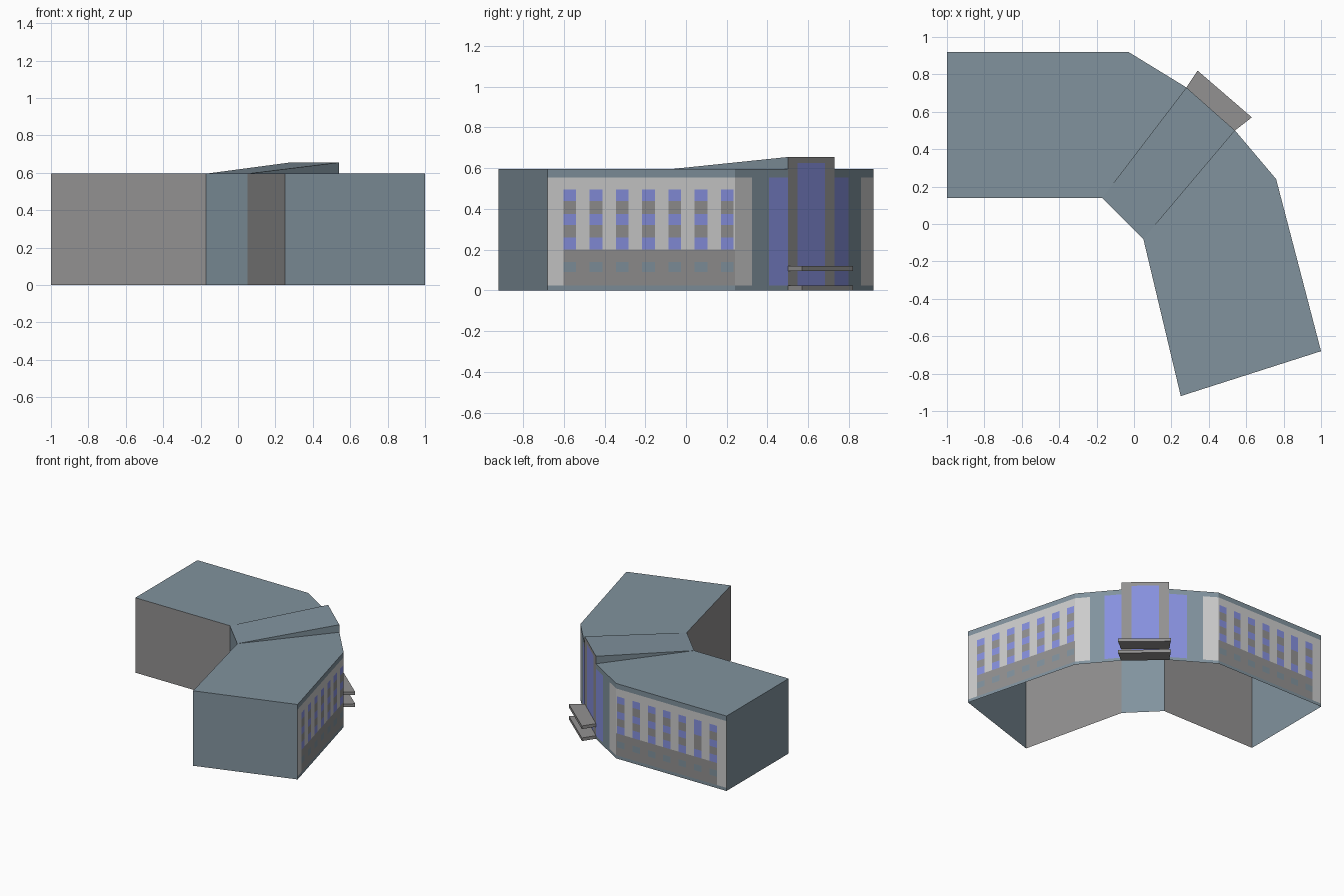
import bpy
from mathutils import Vector

if "Cube" in bpy.data.objects:
    bpy.data.objects.remove(bpy.data.objects["Cube"])

H, PEAK = 0.595, 0.655


def material(name, rgb):
    m = bpy.data.materials.new(name)
    m.diffuse_color = (*rgb, 1)
    m.use_nodes = True
    m.node_tree.nodes["Principled BSDF"].inputs["Base Color"].default_value = m.diffuse_color
    return m


SLATE, LIGHT, DARK, BLUE = range(4)
MATS = [material("slate", (0.22, 0.29, 0.34)),
        material("light_wall", (0.55, 0.55, 0.55)),
        material("dark_wall", (0.29, 0.285, 0.285)),
        material("blue_glass", (0.24, 0.28, 0.73))]


def mesh_object(name, verts, faces, slots):
    me = bpy.data.meshes.new(name)
    me.from_pydata(verts, [], faces)
    for m in MATS:
        me.materials.append(m)
    for p, s in zip(me.polygons, slots):
        p.material_index = s
    ob = bpy.data.objects.new(name, me)
    bpy.context.collection.objects.link(ob)
    return ob


def facade(name, a, b, us, zs, colour, flip=False):
    """Flat wall from a to b, cut into a grid of coloured cells."""
    if flip:
        us = [1 - u for u in reversed(us)]
    a, b = Vector(a), Vector(b)
    verts = [(*a.lerp(b, u), z) for z in zs for u in us]
    n = len(us)
    faces, slots = [], []
    for j in range(len(zs) - 1):
        for i in range(n - 1):
            k = j * n + i
            faces.append((k, k + 1, k + n + 1, k + n))
            u = (us[i] + us[i + 1]) / 2
            slots.append(colour(1 - u if flip else u, (zs[j] + zs[j + 1]) / 2))
    return mesh_object(name, verts, faces, slots)


# Plan outline, counter-clockwise from the south-east corner
P = [(1, -.68), (.76, .24), (.54, .5), (.28, .73), (-.03, .92),
     (-1, .92), (-1, .14), (-.17, .14), (.05, -.08), (.25, -.92)]

# Roof
mesh_object("roof", [(*p, H) for p in P], [tuple(range(len(P)))], [SLATE])

# End walls and inner courtyard walls (the shell is open underneath)
for i, name, s in [(5, "west_end_wall", SLATE), (6, "west_inner_wall", DARK),
                   (7, "middle_inner_wall", SLATE),
                   (8, "east_inner_wall", DARK), (9, "east_end_wall", SLATE)]:
    facade(name, P[i], P[(i + 1) % 10], [0, 1], [0, H], lambda u, z, s=s: s)

# Window wings: seven columns, four rows
START, PITCH, WIDTH = 0.085, 0.14, 0.068
WING_U = [0] + [START + PITCH * i + d for i in range(7) for d in (0, WIDTH)] + [1]
WING_Z = [0, .025, .09, .14, .2, .26, .32, .375, .44, .495, .555, H]


def wing_colour(u, z, odd_column=None):
    if z < .025 or z > .555:
        return SLATE
    if u < START:
        return LIGHT
    col, rest = divmod(u - START, PITCH)
    window_col = rest < WIDTH
    if z < .2:
        return SLATE if window_col and .09 < z < .14 else DARK
    if not window_col or z > .495:
        return LIGHT
    glass = z < .26 or .32 < z < .375 or z > .44
    if col == odd_column and .32 < z < .44:
        glass = not glass
    return BLUE if glass else DARK


facade("east_window_wall", P[0], P[1], WING_U, WING_Z, wing_colour)
facade("west_window_wall", P[4], P[5], WING_U, WING_Z,
       lambda u, z: wing_colour(u, z, 1), flip=True)


# Angled walls beside the entrance
def side_colour(u, z):
    if z < .025 or z > .555:
        return SLATE
    return LIGHT if u < .32 else SLATE if u < .64 else BLUE


for name, i, flip in [("east_angled_wall", 1, False), ("west_angled_wall", 3, True)]:
    facade(name, P[i], P[i + 1], [0, .32, .64, 1], [0, .025, .555, H],
           side_colour, flip)

# Entrance tower front with tall glass strip
facade("entrance_front", P[2], P[3], [0, .21, .79, 1], [0, .025, .625, PEAK],
       lambda u, z: BLUE if .21 < u < .79 and .025 < z < .625 else DARK)

# Sloping roof rising from the courtyard to the entrance
mesh_object("entrance_roof",
            [(*P[8], H), (*P[7], H), (*P[2], H), (*P[3], H),
             (*P[2], PEAK), (*P[3], PEAK)],
            [(0, 4, 5, 1), (0, 2, 4), (1, 5, 3)], [SLATE] * 3)

# Entrance step and canopy slabs
SLAB = [P[2], (.63, .57), (.34, .82), P[3]]
for name, z in [("entrance_step", 0), ("entrance_canopy", .095)]:
    verts = [(*p, z + h) for h in (0, .025) for p in SLAB]
    faces = [(3, 2, 1, 0), (4, 5, 6, 7)]
    faces += [(i, (i + 1) % 4, (i + 1) % 4 + 4, i + 4) for i in range(4)]
    mesh_object(name, verts, faces, [DARK] * 6)
